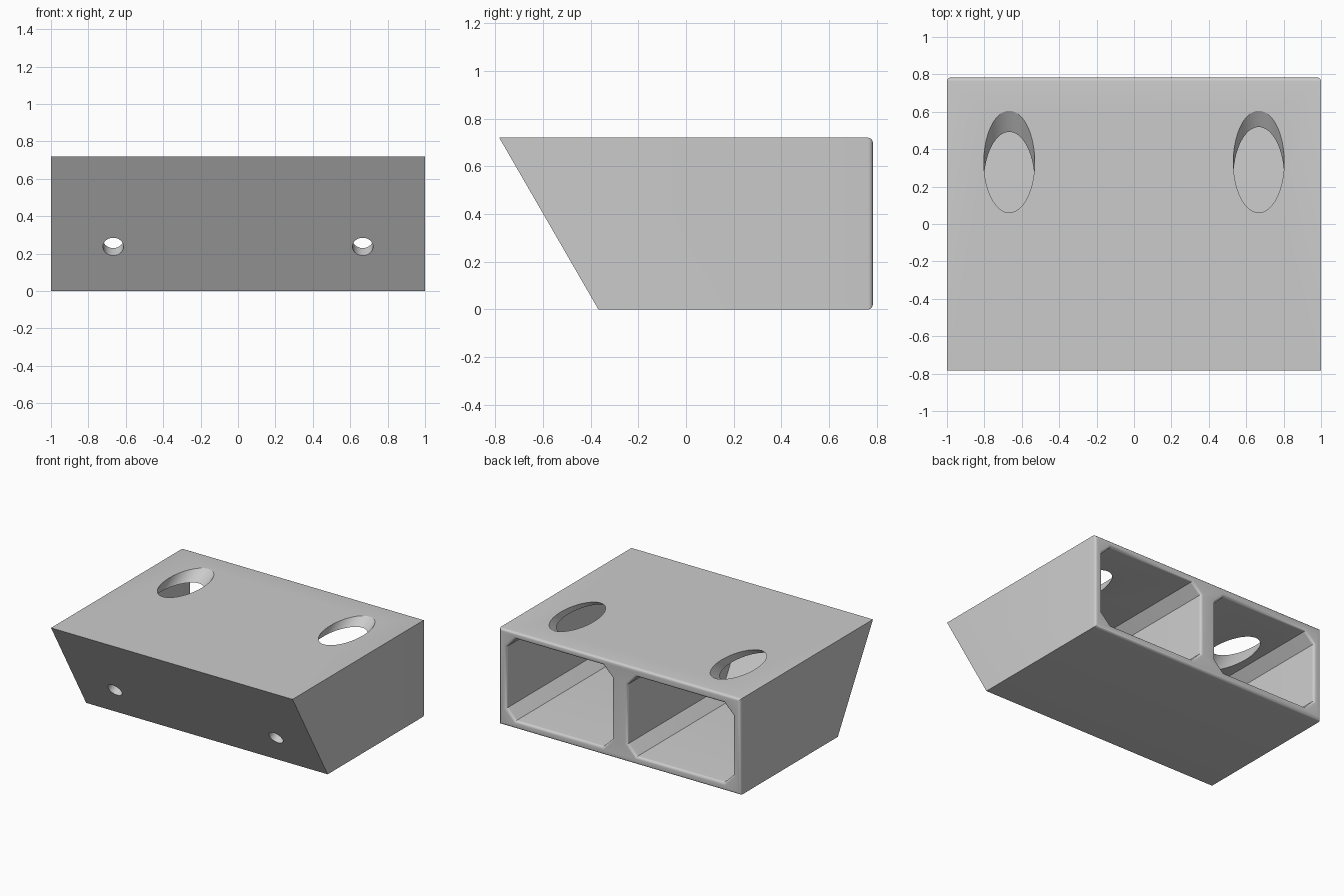
import bpy, bmesh, math
from mathutils import Vector

if "Cube" in bpy.data.objects:
    bpy.data.objects.remove(bpy.data.objects["Cube"])

H, BACK, FRONT = 0.72, 0.783, -0.783      # height, rear face, front top edge
TILT = math.radians(30)                   # lean of the front face
HOLE_X = 0.667
AXIS = Vector((0, math.cos(TILT), math.sin(TILT)))

grey = bpy.data.materials.new("grey")
grey.diffuse_color = (0.6, 0.6, 0.6, 1)
grey.use_nodes = True
grey.node_tree.nodes["Principled BSDF"].inputs["Base Color"].default_value = grey.diffuse_color


def front_y(z):
    return FRONT + (H - z) * math.tan(TILT)


def loft(name, rings):
    """Closed solid through matching rings of points."""
    bm = bmesh.new()
    rows = [[bm.verts.new(p) for p in r] for r in rings]
    n = len(rows[0])
    for a, b in zip(rows, rows[1:]):
        for i in range(n):
            bm.faces.new((a[i], a[(i + 1) % n], b[(i + 1) % n], b[i]))
    bm.faces.new(rows[0])
    bm.faces.new(rows[-1])
    bmesh.ops.recalc_face_normals(bm, faces=bm.faces)
    me = bpy.data.meshes.new(name)
    bm.to_mesh(me)
    bm.free()
    ob = bpy.data.objects.new(name, me)
    bpy.context.collection.objects.link(ob)
    me.materials.append(grey)
    return ob


def cylinder(name, start, end, r, n=64):
    u, v = Vector((1, 0, 0)), AXIS.cross(Vector((1, 0, 0)))
    angles = [2 * math.pi * i / n for i in range(n)]
    return loft(name, [[c + r * (math.cos(a) * u + math.sin(a) * v) for a in angles]
                       for c in (start, end)])


def octagon(x0, x1, z0, z1, c):
    return [(x0 + c, z0), (x1 - c, z0), (x1, z0 + c), (x1, z1 - c),
            (x1 - c, z1), (x0 + c, z1), (x0, z1 - c), (x0, z0 + c)]


def pocket(name, x0, x1, z0, z1, r=0.02):
    """Chamfered pocket: slanted inner end, rounded flare at the rear mouth."""
    base = octagon(x0, x1, z0, z1, 0.075)
    rings = [[(x, front_y(z) + 0.08 / math.cos(TILT), z) for x, z in base]]
    for i in range(7):
        a = math.pi / 2 * i / 6
        d = r * (1 - math.cos(a))
        ring = octagon(x0 - d, x1 + d, z0 - d, z1 + d, 0.075 + 0.586 * d)
        rings.append([(x, BACK - r + r * math.sin(a), z) for x, z in ring])
    rings.append([(x, BACK + 0.1, z) for x, y, z in rings[-1]])
    return loft(name, rings)


# Main block, with the rear edges rounded
profile = [(front_y(H), H), (front_y(0), 0), (BACK, 0), (BACK, H)]
block = loft("block", [[(x, y, z) for y, z in profile] for x in (-1, 1)])
bm = bmesh.new()
bm.from_mesh(block.data)
rear = [e for e in bm.edges if all(v.co.y > BACK - 0.001 for v in e.verts)]
bmesh.ops.bevel(bm, geom=rear, offset=0.02, segments=5, profile=0.5, affect='EDGES')
bm.to_mesh(block.data)
bm.free()

# Cutters: one pocket, one screw hole and one access hole on each side
cutters = []
for side, s, top in (("left", -1, 0.065), ("right", 1, 0.05)):
    xs = sorted((s * 0.065, s * 0.937))
    cutters.append(pocket(side + "_pocket_cutter", *xs, 0.06, H - top))
    mouth = Vector((s * HOLE_X, 0.333, H))
    cutters.append(cylinder(side + "_access_cutter", mouth - AXIS * 0.6,
                            mouth + AXIS * 0.5, 0.136))
    cutters.append(cylinder(side + "_screw_cutter", mouth - AXIS * 1.2,
                            mouth - AXIS * 0.5, 0.055, 48))
for c in cutters:
    c.hide_render = True
    c.hide_set(True)
    m = block.modifiers.new(c.name, 'BOOLEAN')
    m.object, m.operation, m.solver = c, 'DIFFERENCE', 'EXACT'

# Apply the cuts, then smooth the rounded parts
bpy.context.view_layer.update()
mesh = bpy.data.meshes.new_from_object(
    block.evaluated_get(bpy.context.evaluated_depsgraph_get()))
block.modifiers.clear()
block.data = mesh
for c in cutters:
    bpy.data.objects.remove(c)
bpy.context.view_layer.objects.active = block
block.select_set(True)
bpy.ops.object.shade_smooth_by_angle(angle=math.radians(30))
